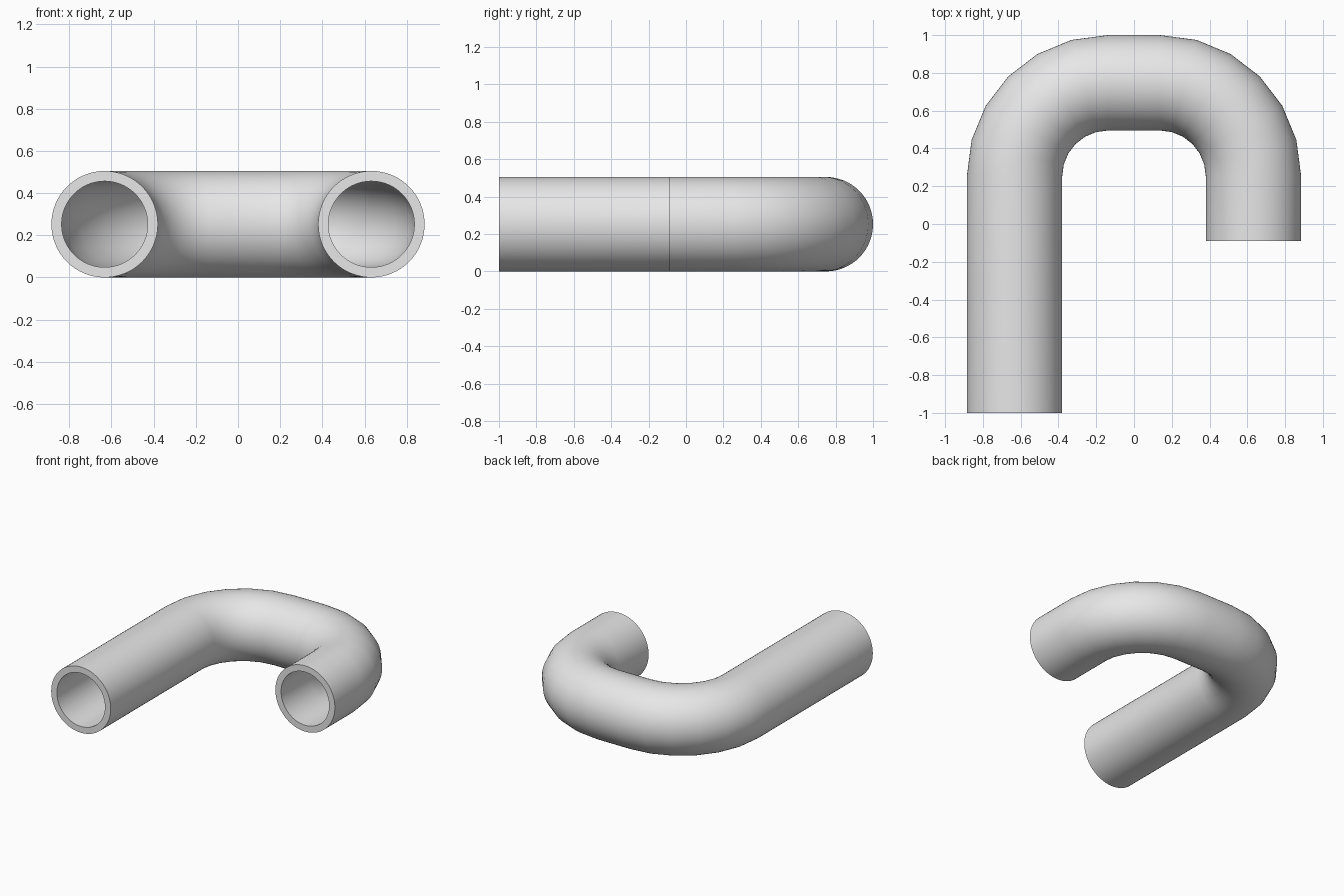
import bpy, bmesh
from math import sin, cos, pi, radians
from mathutils import Vector

cube = bpy.data.objects.get("Cube")
if cube:
    bpy.data.objects.remove(cube, do_unlink=True)

OUTER, INNER = 0.2525, 0.204    # pipe radii
BEND = 0.495                    # centreline radius of each elbow
CX, CY = 0.1375, 0.2525         # elbow centres at (-CX, CY) and (CX, CY)
LONG_END, SHORT_END = -1.0, -0.09
SIDES, STEPS = 64, 6

# One flat grey
grey = bpy.data.materials.new("light grey")
grey.use_nodes = True
colour = (0.8, 0.8, 0.8, 1)
grey.diffuse_color = colour
grey.node_tree.nodes["Principled BSDF"].inputs["Base Color"].default_value = colour

# Centreline stations: (point, outward direction in the plan)
left = Vector((-1, 0, 0))
stations = [(Vector((-CX - BEND, LONG_END, OUTER)), left)]
for side, start in ((-1, 180), (1, 90)):
    for i in range(STEPS + 1):
        a = radians(start - 90 * i / STEPS)
        out = Vector((cos(a), sin(a), 0))
        stations.append((Vector((side * CX, CY, OUTER)) + out * BEND, out))
stations.append((Vector((CX + BEND, SHORT_END, OUTER)), -left))

bm = bmesh.new()


def ring(point, out, radius):
    up = Vector((0, 0, 1))
    angles = [2 * pi * k / SIDES for k in range(SIDES)]
    return [bm.verts.new(point + radius * (out * cos(a) + up * sin(a))) for a in angles]


# Outer wall one way, bore back again, with flat rims joining them
rings = [ring(p, o, OUTER) for p, o in stations]
rings += [ring(p, o, INNER) for p, o in reversed(stations)]
for a, b in zip(rings, rings[1:] + rings[:1]):
    for k in range(SIDES):
        n = (k + 1) % SIDES
        bm.faces.new((a[k], a[n], b[n], b[k]))
bmesh.ops.recalc_face_normals(bm, faces=bm.faces[:])

mesh = bpy.data.meshes.new("bent_pipe")
bm.to_mesh(mesh)
bm.free()
mesh.materials.append(grey)
pipe = bpy.data.objects.new("bent_pipe", mesh)
bpy.context.collection.objects.link(pipe)

# Smooth walls, crisp rims
bpy.ops.object.select_all(action="DESELECT")
pipe.select_set(True)
bpy.context.view_layer.objects.active = pipe
bpy.ops.object.shade_smooth_by_angle(angle=radians(35))
